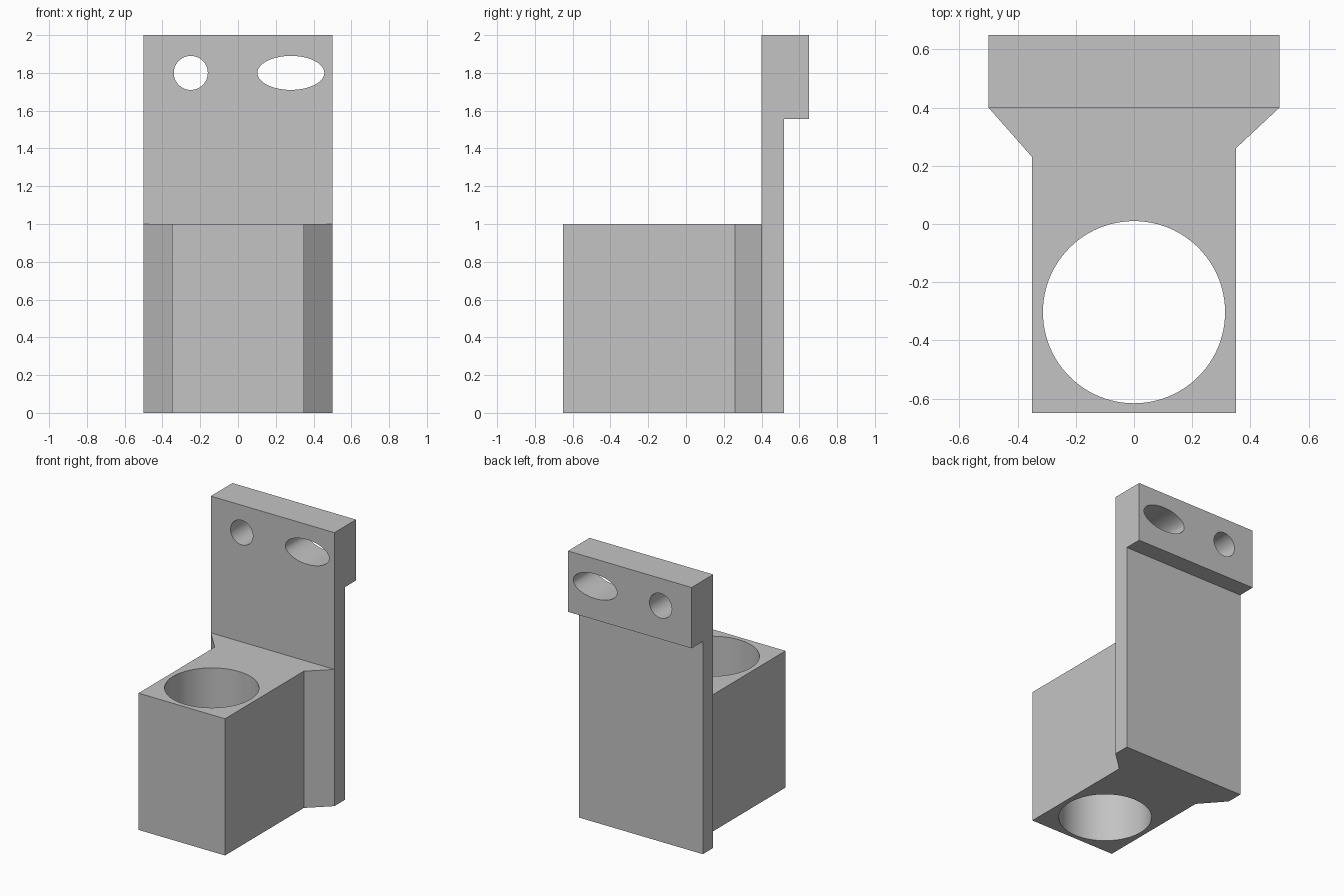
import bpy
import bmesh
from math import cos, sin, tau, radians
from mathutils import Vector

old = bpy.data.objects.get("Cube")
if old:
    bpy.data.objects.remove(old, do_unlink=True)

grey = bpy.data.materials.new("plain grey")
grey.use_nodes = True
grey.diffuse_color = (0.55, 0.55, 0.55, 1)
grey.node_tree.nodes["Principled BSDF"].inputs["Base Color"].default_value = grey.diffuse_color


def prism(name, points, offset):
    """Extrude a closed outline along an offset vector."""
    bm = bmesh.new()
    face = bm.faces.new([bm.verts.new(p) for p in points])
    swept = bmesh.ops.extrude_face_region(bm, geom=[face], use_keep_orig=True)
    verts = [g for g in swept["geom"] if isinstance(g, bmesh.types.BMVert)]
    bmesh.ops.translate(bm, verts=verts, vec=Vector(offset))
    bmesh.ops.recalc_face_normals(bm, faces=bm.faces)
    mesh = bpy.data.meshes.new(name)
    bm.to_mesh(mesh)
    bm.free()
    mesh.materials.append(grey)
    obj = bpy.data.objects.new(name, mesh)
    bpy.context.collection.objects.link(obj)
    return obj


def ellipse(rx, ry, count=96):
    return [(rx * cos(tau * i / count), ry * sin(tau * i / count)) for i in range(count)]


def cut(target, cutter):
    """Subtract the cutter and discard it."""
    mod = target.modifiers.new("hole", "BOOLEAN")
    mod.operation, mod.solver, mod.object = "DIFFERENCE", "EXACT", cutter
    cutter.hide_render = True
    bpy.ops.object.select_all(action="DESELECT")
    bpy.context.view_layer.objects.active = target
    target.select_set(True)
    bpy.ops.object.modifier_apply(modifier=mod.name)
    bpy.data.objects.remove(cutter, do_unlink=True)
    bpy.ops.object.shade_smooth_by_angle(angle=radians(30))


# Holder block with flared wings, and its round vertical bore
outline = [(-.35, -.65), (.35, -.65), (.35, .26), (.5, .4), (-.5, .4), (-.35, .23)]
block = prism("holder_block", [(x, y, 0) for x, y in outline], (0, 0, 1))
bore = [(x, y - .303, -.1) for x, y in ellipse(.313, .313)]
cut(block, prism("bore_cutter", bore, (0, 0, 1.2)))

# Back plate with a thicker head along its top
side = [(.4, 0), (.52, 0), (.52, 1.555), (.65, 1.555), (.65, 2), (.4, 2)]
plate = prism("back_plate", [(-.5, y, z) for y, z in side], (1, 0, 0))

# Round screw hole and wide oval hole through the head
for name, x0, rx in (("round_cutter", -.25, .09), ("oval_cutter", .28, .177)):
    ring = [(x0 + x, .3, 1.8 + z) for x, z in ellipse(rx, .09)]
    cut(plate, prism(name, ring, (0, .5, 0)))
